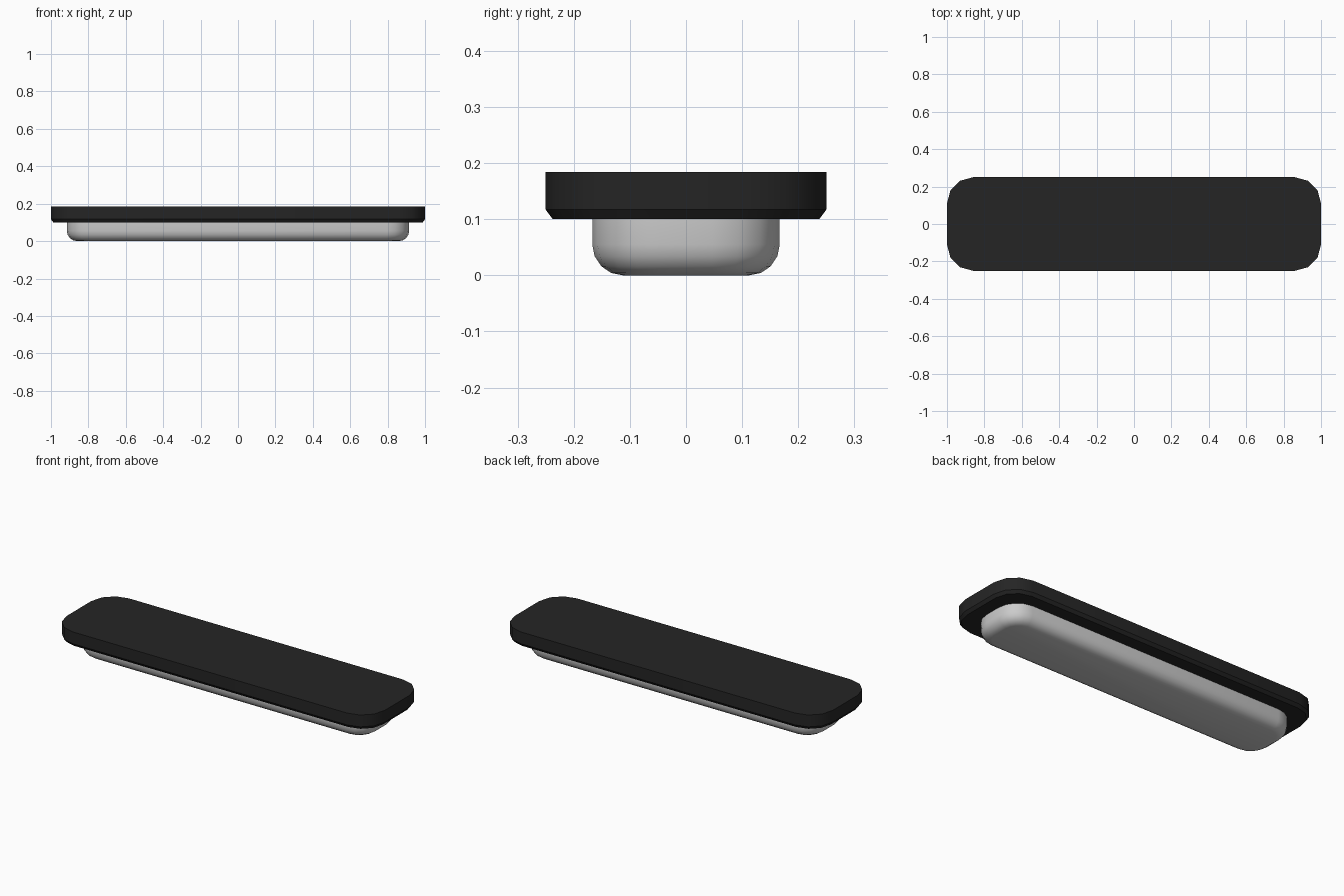
import bpy, math

if "Cube" in bpy.data.objects:
    bpy.data.objects.remove(bpy.data.objects["Cube"])


def outline(hx, hy, r, z, seg):
    # rounded rectangle ring of points
    pts = []
    for k, (sx, sy) in enumerate([(1, 1), (-1, 1), (-1, -1), (1, -1)]):
        for i in range(seg + 1):
            a = math.pi / 2 * (k + i / seg)
            pts.append((sx * (hx - r) + r * math.cos(a),
                        sy * (hy - r) + r * math.sin(a), z))
    return pts


def loft(name, rings, angle):
    # skin stacked rings and cap both ends
    n = len(rings[0])
    verts = [p for ring in rings for p in ring]
    faces = [tuple(reversed(range(n))),
             tuple(range(n * (len(rings) - 1), n * len(rings)))]
    for j in range(len(rings) - 1):
        for i in range(n):
            k = (i + 1) % n
            faces.append((j * n + i, j * n + k, (j + 1) * n + k, (j + 1) * n + i))
    me = bpy.data.meshes.new(name)
    me.from_pydata(verts, [], faces)
    ob = bpy.data.objects.new(name, me)
    bpy.context.collection.objects.link(ob)
    bpy.ops.object.select_all(action='DESELECT')
    ob.select_set(True)
    bpy.context.view_layer.objects.active = ob
    if angle:
        bpy.ops.object.shade_smooth_by_angle(angle=math.radians(angle))
    return ob


# dark top plate with a small chamfer underneath
plate = loft("top_plate", [outline(1 - d, 0.25 - d, 0.14 - d, z, 3)
                           for d, z in [(0.0125, 0.10), (0, 0.117), (0, 0.184)]], 35)
mat = bpy.data.materials.new("dark")
mat.diffuse_color = (0.018, 0.018, 0.018, 1)
mat.use_nodes = True
mat.node_tree.nodes["Principled BSDF"].inputs["Base Color"].default_value = mat.diffuse_color
plate.data.materials.append(mat)

# grey body below, with a rounded lower edge
R = 0.055
profile = [(R * (1 - math.sin(t)), R * (1 - math.cos(t)))
           for t in [math.pi / 2 * i / 4 for i in range(5)]] + [(0, 0.102)]
loft("lower_body", [outline(0.915 - d, 0.167 - d, 0.12 - d, z, 4)
                    for d, z in profile], 40)
